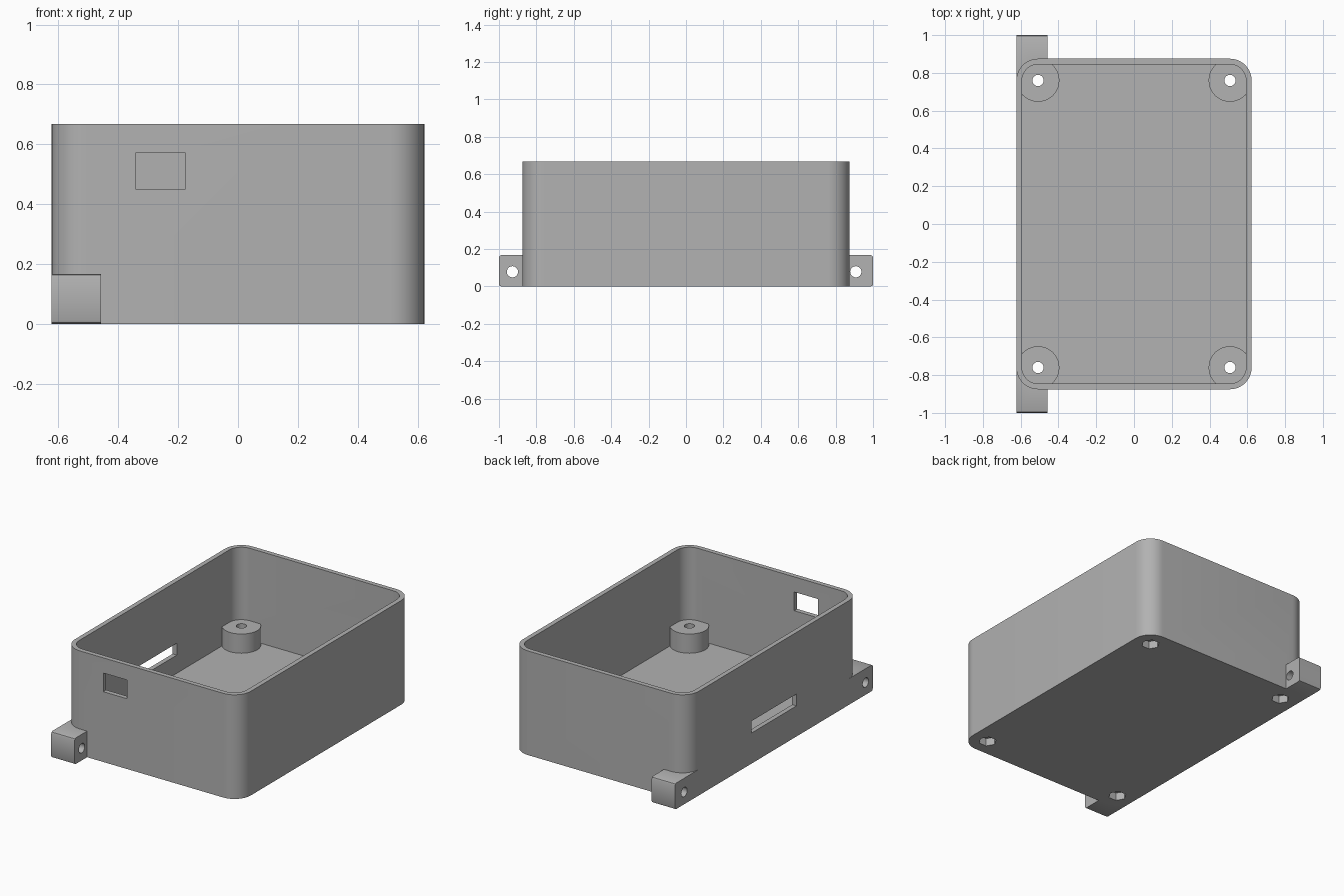
import bpy, math
from math import cos, sin, pi

if "Cube" in bpy.data.objects:
    bpy.data.objects.remove(bpy.data.objects["Cube"])

W, D, H = 0.623, 0.875, 0.667      # outer half width, half depth, height
WALL, R = 0.03, 0.115              # wall thickness, outer corner radius
FLOOR, BOSS_TOP = 0.08, 0.203

grey = bpy.data.materials.new("grey_plastic")
grey.diffuse_color = (0.445, 0.445, 0.445, 1)
grey.use_nodes = True
grey.node_tree.nodes["Principled BSDF"].inputs["Base Color"].default_value = grey.diffuse_color


def prism(name, pts, z0, z1):
    """Extrude a closed outline vertically."""
    n = len(pts)
    verts = [(x, y, z0) for x, y in pts] + [(x, y, z1) for x, y in pts]
    faces = [tuple(reversed(range(n))), tuple(range(n, 2 * n))]
    faces += [(i, (i + 1) % n, n + (i + 1) % n, n + i) for i in range(n)]
    me = bpy.data.meshes.new(name)
    me.from_pydata(verts, [], faces)
    me.materials.append(grey)
    ob = bpy.data.objects.new(name, me)
    bpy.context.collection.objects.link(ob)
    return ob


def rounded(hx, hy, r, seg=10):
    pts = []
    for q, (sx, sy) in enumerate([(1, 1), (-1, 1), (-1, -1), (1, -1)]):
        for i in range(seg + 1):
            a = (q + i / seg) * pi / 2
            pts.append((sx * (hx - r) + r * cos(a), sy * (hy - r) + r * sin(a)))
    return pts


def circle(cx, cy, r, n):
    return [(cx + r * cos(2 * pi * i / n), cy + r * sin(2 * pi * i / n)) for i in range(n)]


def block(name, x0, x1, y0, y1, z0, z1):
    return prism(name, [(x0, y0), (x1, y0), (x1, y1), (x0, y1)], z0, z1)


def apply(ob, mod):
    bpy.context.view_layer.objects.active = ob
    bpy.ops.object.modifier_apply(modifier=mod.name)


def combine(ob, other, op):
    mod = ob.modifiers.new("combine", 'BOOLEAN')
    mod.operation, mod.solver, mod.object = op, 'EXACT', other
    apply(ob, mod)
    bpy.data.objects.remove(other)


# outer shell
box = prism("enclosure", rounded(W, D, R), 0, H)

# mounting tabs at both ends of the left side, softened on their outer edges
for s in (-1, 1):
    b, t, z, e = 0.76, 1.0, 0.167, 0.012
    prof = [(b, 0), (t - e, 0), (t - e * 0.3, e * 0.3), (t, e),
            (t, z - e), (t - e * 0.3, z - e * 0.3), (t - e, z), (b, z)]
    tab = prism("tab", [(y * s, h) for y, h in prof][::s], -W, -0.457)
    for v in tab.data.vertices:        # lay the profile along x
        y, h, x = v.co
        v.co = (x, y, h)
    combine(box, tab, 'UNION')

# cavity
combine(box, prism("cavity", rounded(W - WALL, D - WALL, R - WALL), FLOOR, H + 0.2), 'DIFFERENCE')

# corner bosses with screw holes and hexagonal nut pockets
for sx in (-1, 1):
    for sy in (-1, 1):
        cx, cy = sx * 0.508, sy * 0.76
        combine(box, prism("boss", circle(cx, cy, 0.113, 40), 0.04, BOSS_TOP), 'UNION')
        combine(box, prism("screw_hole", circle(cx, cy, 0.03, 24), -0.1, 0.4), 'DIFFERENCE')
        combine(box, prism("nut_pocket", circle(cx, cy, 0.054, 6), -0.1, 0.05), 'DIFFERENCE')

# front window and long slot in the left wall
combine(box, block("window", -0.342, -0.175, -1.2, -0.7, 0.45, 0.57), 'DIFFERENCE')
combine(box, block("slot", -0.8, -0.5, -0.228, 0.228, 0.196, 0.272), 'DIFFERENCE')

# cross holes through the tabs
for y in (-0.928, 0.908):
    hole = prism("tab_hole", circle(y, 0.078, 0.03, 24), -0.8, -0.3)
    for v in hole.data.vertices:
        a, h, x = v.co
        v.co = (x, a, h)
    combine(box, hole, 'DIFFERENCE')

# smooth rounded corners, sharp edges elsewhere
bpy.ops.object.select_all(action='DESELECT')
box.select_set(True)
bpy.context.view_layer.objects.active = box
bpy.ops.object.shade_smooth_by_angle(angle=math.radians(30))
